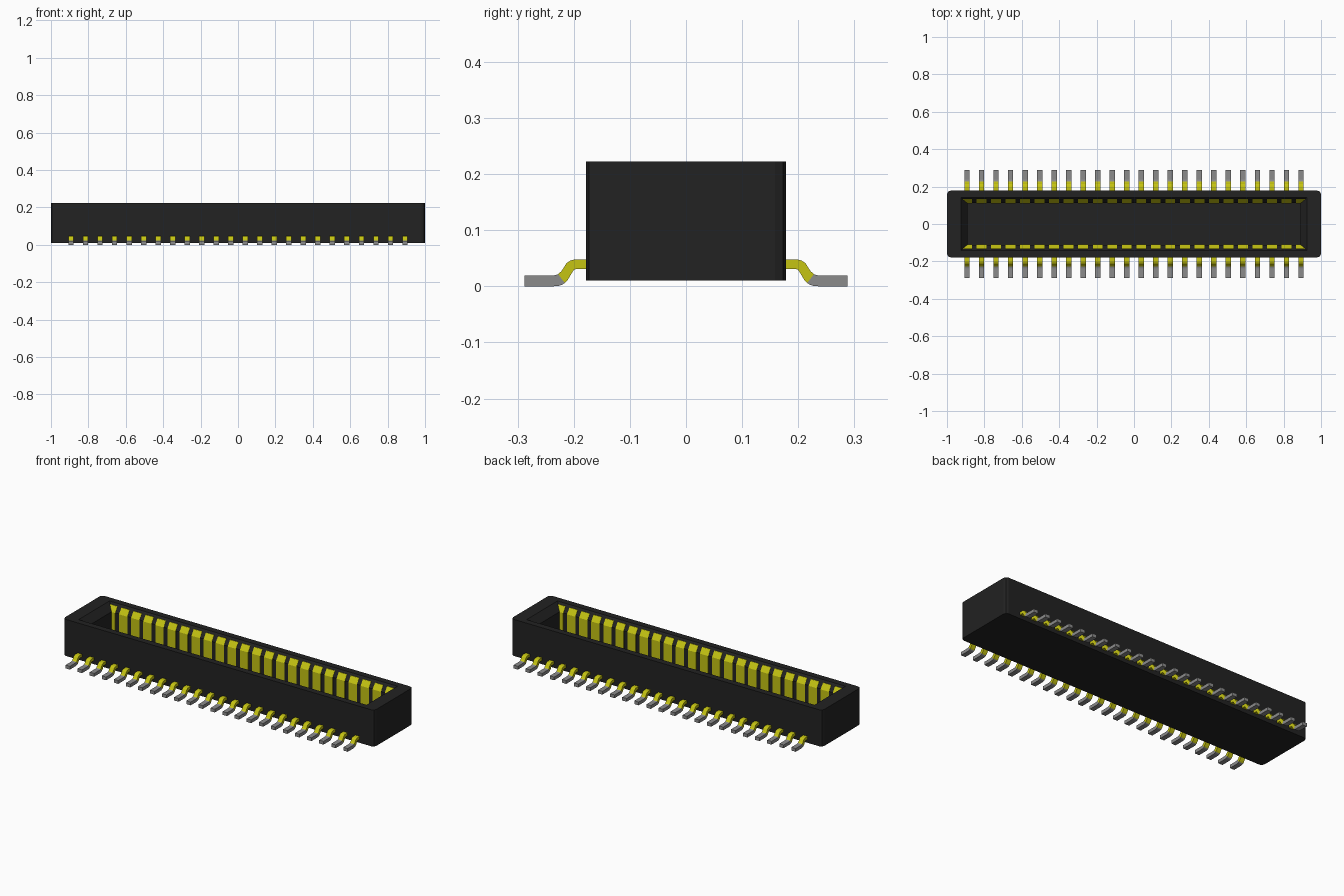
import bpy, bmesh

cube = bpy.data.objects.get("Cube")
if cube:
    bpy.data.objects.remove(cube, do_unlink=True)

PINS = 24
PITCH = 0.0776
FIRST_X = -PITCH * (PINS - 1) / 2


def material(name, r, g, b):
    m = bpy.data.materials.new(name)
    m.use_nodes = True
    m.diffuse_color = (r, g, b, 1)
    bsdf = next(n for n in m.node_tree.nodes if n.type == 'BSDF_PRINCIPLED')
    bsdf.inputs["Base Color"].default_value = (r, g, b, 1)
    return m


black = material("black_plastic", 0.016, 0.016, 0.016)
gold = material("gold_plating", 0.56, 0.55, 0.006)
grey = material("grey_tin", 0.26, 0.26, 0.26)


def finish(name, bm, mat):
    bmesh.ops.recalc_face_normals(bm, faces=bm.faces)
    mesh = bpy.data.meshes.new(name)
    bm.to_mesh(mesh)
    bm.free()
    mesh.materials.append(mat)
    obj = bpy.data.objects.new(name, mesh)
    bpy.context.collection.objects.link(obj)
    return obj


def pin_rows(name, profile, width, mat):
    """Extrude a (y, z) profile along x, repeat it and mirror it to both rows."""
    bm = bmesh.new()
    face = bm.faces.new([bm.verts.new((FIRST_X - width / 2, y, z)) for y, z in profile])
    ext = bmesh.ops.extrude_face_region(bm, geom=[face])
    moved = [v for v in ext["geom"] if isinstance(v, bmesh.types.BMVert)]
    bmesh.ops.translate(bm, verts=moved, vec=(width, 0, 0))
    obj = finish(name, bm, mat)
    arr = obj.modifiers.new("repeat", 'ARRAY')
    arr.count = PINS
    arr.use_relative_offset = False
    arr.use_constant_offset = True
    arr.constant_offset_displace = (PITCH, 0, 0)
    mir = obj.modifiers.new("both_rows", 'MIRROR')
    mir.use_axis = (False, True, False)
    mir.use_clip = False
    mir.use_mirror_merge = False
    return obj


# Housing: open tray made of stacked rectangles (half x, half y, z)
rings = [(1.0, 0.178, 0.01), (1.0, 0.178, 0.222), (0.925, 0.142, 0.222),
         (0.89, 0.112, 0.18), (0.89, 0.112, 0.06)]
bm = bmesh.new()
loops = [[bm.verts.new((sx * x, sy * y, z)) for sx, sy in ((-1, -1), (1, -1), (1, 1), (-1, 1))]
         for x, y, z in rings]
for a, b in zip(loops, loops[1:]):
    for i in range(4):
        j = (i + 1) % 4
        bm.faces.new((a[i], a[j], b[j], b[i]))
bm.faces.new(loops[0])
bm.faces.new(loops[-1])
corners = [bm.edges.get((loops[0][i], loops[1][i])) for i in range(4)]
bmesh.ops.bevel(bm, geom=corners, offset=0.019, segments=2, profile=0.5, affect='EDGES')
finish("housing", bm, black)

# Contacts: wide plates set into the long cavity walls
pin_rows("contacts",
         [(0.110, 0.055), (0.110, 0.179), (0.131, 0.21), (0.145, 0.21), (0.145, 0.055)],
         0.053, gold)

# Leads: gold bend leaving the housing, then a grey solder foot
pin_rows("lead_bends",
         [(0.165, 0.048), (0.197, 0.048), (0.206, 0.046), (0.213, 0.041), (0.222, 0.027),
          (0.228, 0.0215), (0.216, 0.006), (0.211, 0.011), (0.202, 0.026), (0.199, 0.030),
          (0.194, 0.031), (0.165, 0.031)],
         0.028, gold)
pin_rows("lead_feet",
         [(0.228, 0.0215), (0.232, 0.020), (0.238, 0.019), (0.288, 0.019), (0.288, 0.0),
          (0.236, 0.0), (0.226, 0.001), (0.220, 0.003), (0.216, 0.006)],
         0.028, grey)
